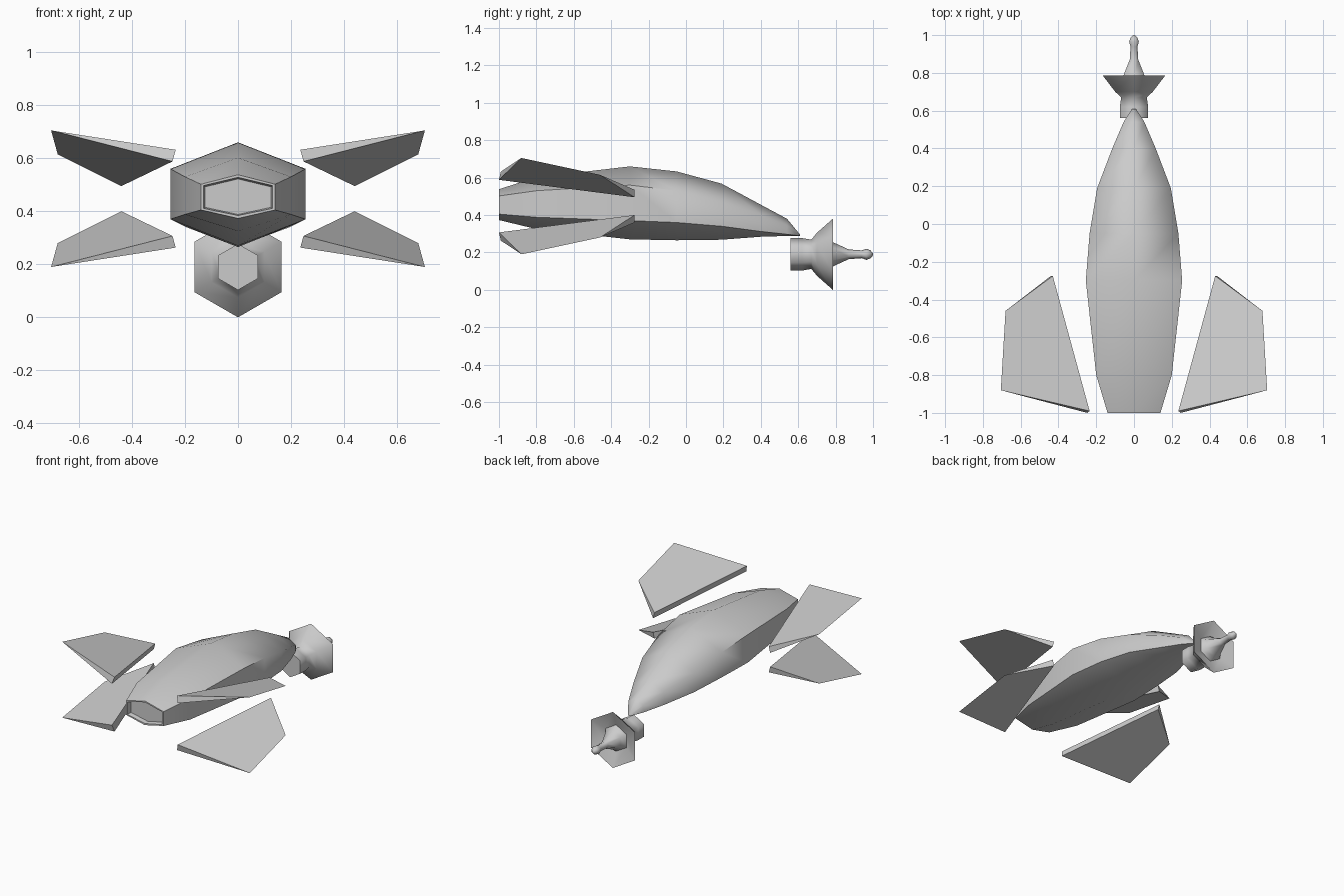
import bpy, bmesh
from math import radians, sin, cos, tau

if "Cube" in bpy.data.objects:
    bpy.data.objects.remove(bpy.data.objects["Cube"])


def finish(bm, name, angle):
    bmesh.ops.remove_doubles(bm, verts=bm.verts, dist=0.0005)
    bmesh.ops.recalc_face_normals(bm, faces=bm.faces)
    me = bpy.data.meshes.new(name)
    bm.to_mesh(me)
    bm.free()
    ob = bpy.data.objects.new(name, me)
    bpy.context.collection.objects.link(ob)
    bpy.ops.object.select_all(action='DESELECT')
    ob.select_set(True)
    bpy.context.view_layer.objects.active = ob
    if angle:
        bpy.ops.object.shade_smooth_by_angle(angle=radians(angle))
    return ob


def loft(rings, name, angle):
    bm = bmesh.new()
    loops = [[bm.verts.new(p) for p in r] for r in rings]
    n = len(loops[0])
    for a, b in zip(loops, loops[1:]):
        for i in range(n):
            j = (i + 1) % n
            bm.faces.new((a[i], a[j], b[j], b[i]))
    bm.faces.new(loops[0])
    bm.faces.new(loops[-1])
    return finish(bm, name, angle)


# Hexagonal body: y, half width, top z, upper side z, lower side z, bottom z
stations = [
    (-0.97, 0.125, 0.522, 0.492, 0.415, 0.388),
    (-1.00, 0.130, 0.528, 0.497, 0.411, 0.384),
    (-1.00, 0.140, 0.538, 0.502, 0.405, 0.373),
    (-0.80, 0.200, 0.602, 0.530, 0.388, 0.325),
    (-0.30, 0.255, 0.660, 0.560, 0.370, 0.270),
    (-0.05, 0.235, 0.633, 0.530, 0.360, 0.265),
    (0.19, 0.195, 0.568, 0.470, 0.340, 0.268),
    (0.40, 0.115, 0.455, 0.400, 0.312, 0.284),
    (0.54, 0.055, 0.380, 0.345, 0.297, 0.288),
    (0.61, 0.010, 0.295, 0.293, 0.289, 0.287),
]
loft([[(0, y, t), (w, y, a), (w, y, b), (0, y, u), (-w, y, b), (-w, y, a)]
      for y, w, t, a, b, u in stations], "body", 65)

# Six-sided tail thruster with flared bell and centre spike: y, radius
profile = [(0.56, 0.087), (0.62, 0.087), (0.67, 0.078), (0.70, 0.115),
           (0.785, 0.19), (0.75, 0.09), (0.785, 0.065), (0.87, 0.026),
           (0.94, 0.021), (0.965, 0.03), (0.985, 0.022), (1.0, 0.006)]
loft([[(r * sin(tau * k / 6), y, 0.19 + r * cos(tau * k / 6)) for k in range(6)]
      for y, r in profile], "tail_thruster", 65)

# Wedge fins: thick inner edge, thin outer edge, mirrored four ways
inner_top = [(0.235, -0.99, 0.632), (0.43, -0.275, 0.535)]
inner_low = [(0.247, -1.0, 0.588), (0.44, -0.275, 0.495)]
outer = [(0.68, -0.46, 0.615), (0.705, -0.88, 0.705)]
for sx, side in ((1, "right"), (-1, "left")):
    for sz, level in ((1, "upper"), (-1, "lower")):
        bm = bmesh.new()
        a, b, c, d, e, f = [
            bm.verts.new((sx * x, y, 0.4475 + sz * (z - 0.4475)))
            for x, y, z in inner_top + inner_low + outer]
        for face in ((a, b, e, f), (c, d, e, f), (a, b, d, c),
                     (a, c, f), (b, d, e)):
            bm.faces.new(face)
        finish(bm, f"{level}_{side}_fin", None)
